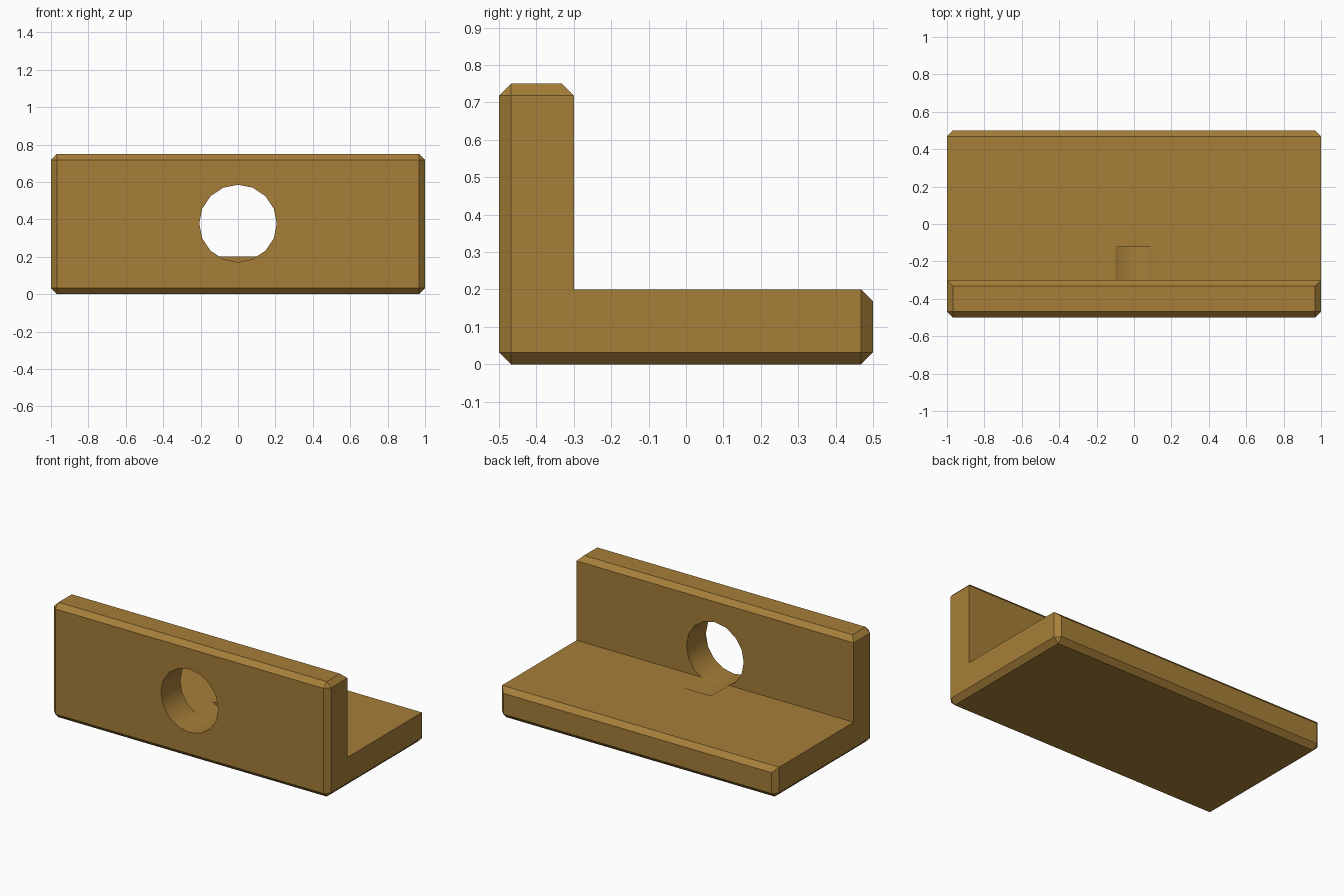
import bpy
import bmesh
from math import radians
from mathutils import Matrix

old = bpy.data.objects.get("Cube")
if old:
    bpy.data.objects.remove(old)

# Ochre material
ochre = bpy.data.materials.new("ochre")
ochre.use_nodes = True
colour = (0.38, 0.21, 0.04, 1)
ochre.diffuse_color = colour
ochre.node_tree.nodes["Principled BSDF"].inputs["Base Color"].default_value = colour


def add_object(name, bm):
    bmesh.ops.recalc_face_normals(bm, faces=bm.faces)
    mesh = bpy.data.meshes.new(name)
    bm.to_mesh(mesh)
    bm.free()
    mesh.materials.append(ochre)
    obj = bpy.data.objects.new(name, mesh)
    bpy.context.collection.objects.link(obj)
    return obj


# L-shaped bracket: side profile (y, z) extruded along x
profile = [(-0.5, 0), (0.5, 0), (0.5, 0.2), (-0.3, 0.2), (-0.3, 0.75), (-0.5, 0.75)]
bm = bmesh.new()
end = bm.faces.new([bm.verts.new((-1, y, z)) for y, z in profile])
grown = bmesh.ops.extrude_face_region(bm, geom=[end])["geom"]
bmesh.ops.translate(bm, vec=(2, 0, 0),
                    verts=[v for v in grown if isinstance(v, bmesh.types.BMVert)])
bmesh.ops.recalc_face_normals(bm, faces=bm.faces)


# Chamfer every edge except those touching the inner corner
def at_inner_corner(v):
    return abs(v.co.y + 0.3) < 0.01 and abs(v.co.z - 0.2) < 0.01


outer = [e for e in bm.edges if not any(at_inner_corner(v) for v in e.verts)]
bmesh.ops.bevel(bm, geom=outer, offset=0.032, offset_type='OFFSET',
                segments=1, affect='EDGES', clamp_overlap=True)
bracket = add_object("bracket", bm)

# Round hole through the upright, running on as a shallow groove in the base
bm = bmesh.new()
bmesh.ops.create_cone(bm, cap_ends=True, segments=16, radius1=0.207, radius2=0.207, depth=0.5,
                      matrix=Matrix.Translation((0, -0.37, 0.378)) @ Matrix.Rotation(radians(90), 4, 'X'))
cutter = add_object("hole_cutter", bm)
cutter.hide_render = True

cut = bracket.modifiers.new("hole", 'BOOLEAN')
cut.object = cutter
cut.operation = 'DIFFERENCE'
cut.solver = 'EXACT'

bpy.ops.object.select_all(action='DESELECT')
bracket.select_set(True)
bpy.context.view_layer.objects.active = bracket
bpy.ops.object.modifier_apply(modifier=cut.name)
bpy.data.objects.remove(cutter)
bpy.ops.object.shade_smooth_by_angle(angle=radians(30))
